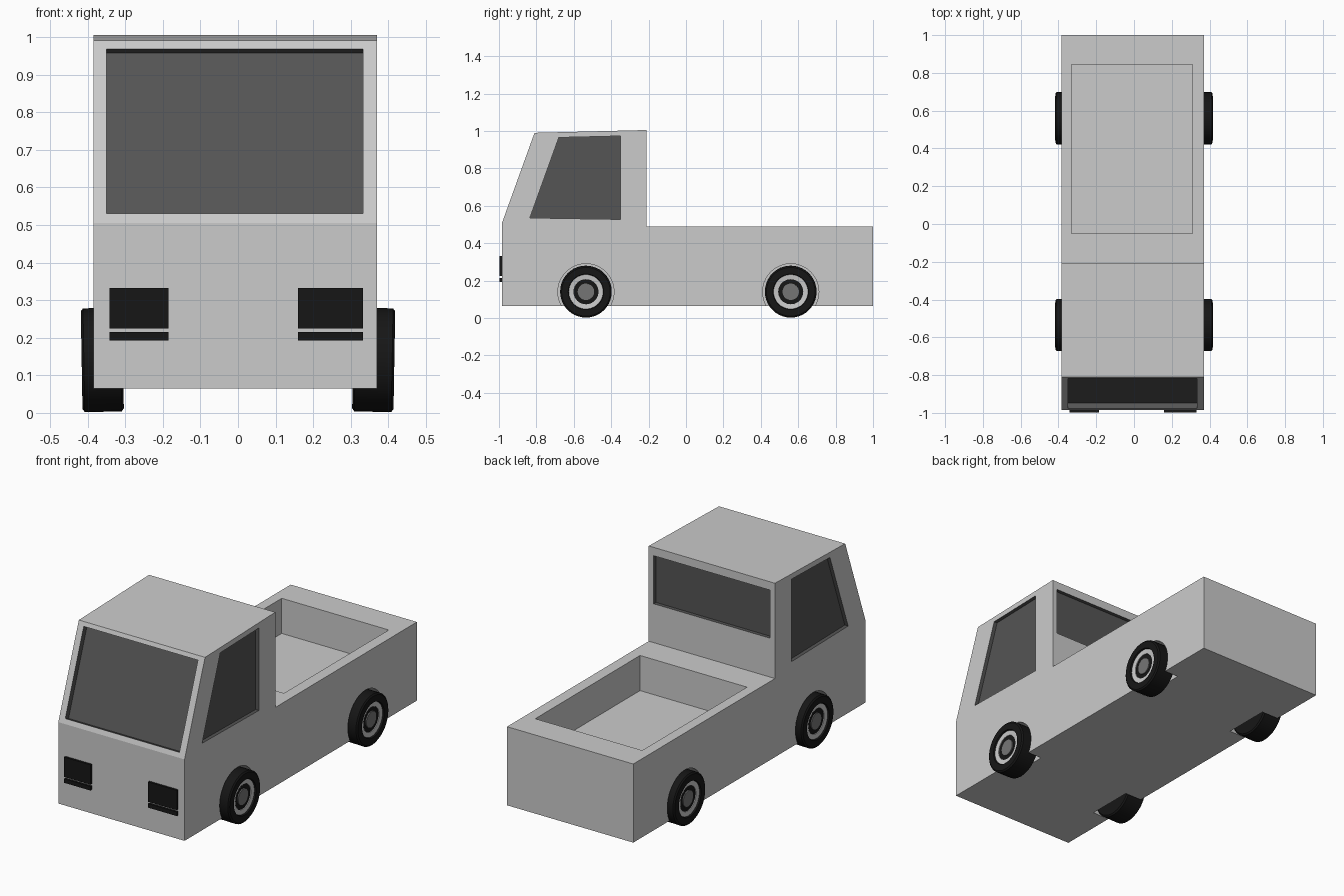
import bpy, bmesh, math
from mathutils import Vector, Matrix

if "Cube" in bpy.data.objects:
    bpy.data.objects.remove(bpy.data.objects["Cube"])


def material(name, v):
    m = bpy.data.materials.new(name)
    m.diffuse_color = (v, v, v, 1)
    m.use_nodes = True
    m.node_tree.nodes["Principled BSDF"].inputs["Base Color"].default_value = m.diffuse_color
    return m


PAINT = material("paint", 0.8)
GLASS = material("glass", 0.09)
BLACK = material("black", 0.008)
HUB = material("hub_grey", 0.18)


def finish(name, bm, mat):
    bmesh.ops.recalc_face_normals(bm, faces=bm.faces[:])
    me = bpy.data.meshes.new(name)
    bm.to_mesh(me)
    bm.free()
    me.materials.append(mat)
    ob = bpy.data.objects.new(name, me)
    bpy.context.collection.objects.link(ob)
    return ob


def prism(name, pts, vec, mat):
    bm = bmesh.new()
    f = bm.faces.new([bm.verts.new(p) for p in pts])
    ext = bmesh.ops.extrude_face_region(bm, geom=[f], use_keep_orig=True)
    bmesh.ops.translate(bm, vec=Vector(vec),
                        verts=[g for g in ext["geom"] if isinstance(g, bmesh.types.BMVert)])
    return finish(name, bm, mat)


def box(name, x0, x1, y0, y1, z0, z1, mat):
    pts = [(x0, y0, z0), (x1, y0, z0), (x1, y1, z0), (x0, y1, z0)]
    return prism(name, pts, (0, 0, z1 - z0), mat)


def lathe(name, profile, mat, matrix):
    # profile of (radius, x offset), turned about the x axis
    bm = bmesh.new()
    vs = [bm.verts.new((x, 0, r)) for r, x in profile]
    es = [bm.edges.new(p) for p in zip(vs, vs[1:])]
    bmesh.ops.spin(bm, geom=vs + es, axis=(1, 0, 0), cent=(0, 0, 0),
                   angle=math.tau, steps=40, use_duplicate=False)
    bmesh.ops.remove_doubles(bm, verts=bm.verts[:], dist=1e-5)
    bmesh.ops.transform(bm, matrix=matrix, verts=bm.verts[:])
    ob = finish(name, bm, mat)
    bpy.ops.object.select_all(action='DESELECT')
    ob.select_set(True)
    bpy.context.view_layer.objects.active = ob
    bpy.ops.object.shade_smooth_by_angle(angle=math.radians(30))
    return ob


XL, XR = -0.385, 0.37
AXLES = {"front": -0.535, "rear": 0.56}

# Cab and bed from one side profile
side = [(-0.985, 0.065), (-0.985, 0.505), (-0.81, 0.99), (-0.21, 1.005),
        (-0.21, 0.49), (1.0, 0.49), (1.0, 0.065)]
body = prism("truck_body", [(XL, y, z) for y, z in side], (XR - XL, 0, 0), PAINT)

# Cutters: cargo bed, wheel wells, window recesses
cutters = [box("bed_cutter", -0.33, 0.31, -0.05, 0.845, 0.30, 0.6, PAINT)]
for place, y in AXLES.items():
    for s in (-1, 1):
        circle = [(s * 0.285, y + 0.15 * math.cos(a), 0.14 + 0.15 * math.sin(a))
                  for a in (math.tau * i / 40 for i in range(40))]
        cutters.append(prism(place + "_well_cutter", circle, (s * 0.2, 0, 0), PAINT))

out = Vector((0, -0.941, 0.339))


def on_screen(x, z):
    return Vector((x, -0.985 + (z - 0.505) * 0.175 / 0.485, z)) + out * 0.02


cutters.append(prism("windshield_cutter",
                     [on_screen(-0.35, 0.53), on_screen(0.333, 0.53),
                      on_screen(0.333, 0.968), on_screen(-0.35, 0.968)], out * -0.05, GLASS))
window = [(-0.835, 0.535), (-0.68, 0.965), (-0.35, 0.973), (-0.35, 0.527)]
for x, d in ((XL - 0.02, 0.04), (XR + 0.02, -0.04)):
    cutters.append(prism("side_window_cutter", [(x, y, z) for y, z in window], (d, 0, 0), GLASS))
cutters.append(box("rear_window_cutter", -0.355, 0.34, -0.23, -0.15, 0.70, 0.96, GLASS))

bpy.context.view_layer.objects.active = body
for c in cutters:
    m = body.modifiers.new("cut", 'BOOLEAN')
    m.operation, m.solver, m.object = 'DIFFERENCE', 'EXACT', c
    m.material_mode = 'TRANSFER'
    bpy.ops.object.modifier_apply(modifier=m.name)
    bpy.data.objects.remove(c)

# Headlights with a thin indicator strip below each
for label, x0, x1 in (("left", -0.342, -0.185), ("right", 0.16, 0.332)):
    box(label + "_headlight", x0, x1, -0.997, -0.97, 0.225, 0.332, BLACK)
    box(label + "_indicator", x0, x1, -0.997, -0.97, 0.193, 0.215, BLACK)

# Wheels: tyre, pale rim ring and hub cap, with a touch of camber
tyre = [(0, -0.055), (0.13, -0.055), (0.138, -0.049), (0.138, 0.049), (0.13, 0.055),
        (0.095, 0.055), (0.09, 0.04), (0, 0.04)]
rim = [(0.092, 0.03), (0.092, 0.047), (0.067, 0.044), (0.067, 0.03)]
cap = [(0.044, 0.03), (0.044, 0.046), (0, 0.046)]
for place, y in AXLES.items():
    for s, label in ((-1, "left"), (1, "right")):
        mat = (Matrix.Translation((s * 0.361, y, 0.141)) @ Matrix.Diagonal((s, 1, 1, 1))
               @ Matrix.Rotation(math.radians(1), 4, 'Y'))
        for part, prof, m in (("tyre", tyre, BLACK), ("rim", rim, PAINT), ("hub_cap", cap, HUB)):
            lathe(f"{place}_{label}_{part}", prof, m, mat)
